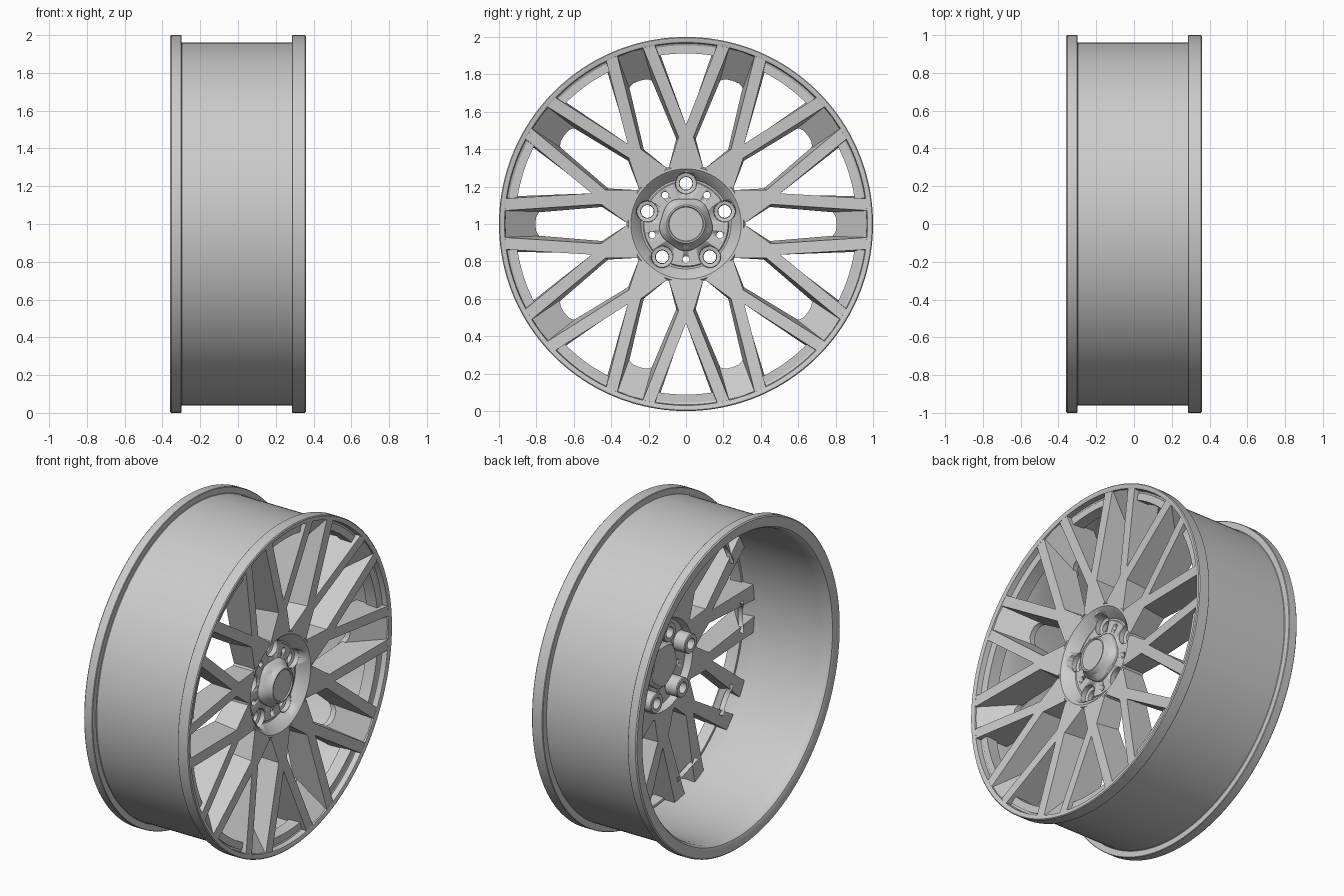
import bpy, bmesh
from math import sin, cos, pi, radians

if "Cube" in bpy.data.objects:
    bpy.data.objects.remove(bpy.data.objects["Cube"])


def finish(name, bm, angle=30):
    bmesh.ops.remove_doubles(bm, verts=bm.verts, dist=1e-5)
    bmesh.ops.recalc_face_normals(bm, faces=bm.faces)
    me = bpy.data.meshes.new(name)
    bm.to_mesh(me)
    bm.free()
    ob = bpy.data.objects.new(name, me)
    bpy.context.collection.objects.link(ob)
    bpy.ops.object.select_all(action='DESELECT')
    ob.select_set(True)
    bpy.context.view_layer.objects.active = ob
    bpy.ops.object.shade_smooth_by_angle(angle=radians(angle))
    return ob


def lathe(bm, profile, n=128, cy=0.0, cz=1.0, wave=None):
    """Turn a closed (radius, x) profile about an axis parallel to x."""
    rings = []
    for i in range(n):
        a = 2 * pi * i / n
        ring = []
        for r, x in profile:
            k = wave(a, r) if wave else 1
            ring.append(bm.verts.new((x, cy + r * k * cos(a), cz + r * k * sin(a))))
        rings.append(ring)
    m = len(profile)
    for i in range(n):
        p, q = rings[i], rings[(i + 1) % n]
        for j in range(m):
            k = (j + 1) % m
            if profile[j][0] == 0 and profile[k][0] == 0:
                continue
            if profile[j][0] == 0:
                bm.faces.new((p[j], p[k], q[k]))
            elif profile[k][0] == 0:
                bm.faces.new((p[j], p[k], q[j]))
            else:
                bm.faces.new((p[j], p[k], q[k], q[j]))


def radial_prisms(name, front, back, fx, bx, start):
    """Ten copies of a solid between two (r, t) outlines; fx, bx give x from r."""
    bm = bmesh.new()
    for i in range(10):
        a = radians(start + 36 * i)

        def put(pts, f):
            return [bm.verts.new((f(r), r * cos(a) - t * sin(a),
                                  1 + r * sin(a) + t * cos(a))) for r, t in pts]
        p, q = put(front, fx), put(back, bx)
        bm.faces.new(p)
        bm.faces.new(q[::-1])
        for j in range(len(p)):
            k = (j + 1) % len(p)
            bm.faces.new((p[j], q[j], q[k], p[k]))
    return finish(name, bm)


def mirror(half):
    """Mirror a half outline over t = 0, keeping points on the axis single."""
    return half + [(r, -t) for r, t in reversed(half) if t > 0]


# rim barrel with both flanges
bm = bmesh.new()
lathe(bm, [(.995, .36), (.988, .36), (.97, .354), (.966, .322), (.945, .312), (.925, .24),
           (.918, .15), (.915, -.28), (.92, -.335), (.932, -.353), (.95, -.36),
           (.993, -.36), (1, -.353), (1, -.303), (.997, -.30), (.963, -.30),
           (.96, -.297), (.96, .285), (.997, .285), (1, .288), (1, .355)], 160)
finish("rim_barrel", bm)

# forked spokes
front = mirror([(.53, 0), (.963, .17), (.949, .233), (.465, .04), (.30, .093)])
back = mirror([(.51, 0), (.918, .142), (.895, .237), (.455, .052), (.30, .093)])
radial_prisms("spokes", front, back, lambda r: .292 + (r - .3) * .094,
              lambda r: .15 + (r - .3) * .04, 18)

# sloped pocket panels between neighbouring spokes
half = [(.805, 0), (.802, .035), (.792, .055), (.78, .068), (.765, .092),
        (.963, .085), (.968, 0)]
panel = mirror(half)
radial_prisms("pocket_panels", panel, panel, lambda r: .348 - (.968 - r) * .87,
              lambda r: .315 - (.968 - r) * .87, 0)

# recessed ledges at the outer end of the wide windows
arc = [radians(-11 + 22 * i / 8) for i in range(9)]
ledge = [(.955 * cos(a), .955 * sin(a)) for a in arc] + \
        [(.912 * cos(a), .912 * sin(a)) for a in reversed(arc)]
radial_prisms("window_ledges", ledge, ledge, lambda r: .324, lambda r: .25, 18)

# dished hub
bm = bmesh.new()
lathe(bm, [(.08, .235), (.225, .235), (.23, .228), (.24, .228), (.248, .24),
           (.285, .283), (.295, .292), (.308, .292), (.318, .28), (.318, .15),
           (.28, .15), (.265, .19), (.08, .19)], 96)
hub = finish("hub", bm)

# drill the bolt and pin holes through the hub
bm = bmesh.new()
spots = []
for i in range(5):
    for r, rad, off in ((.217, .058, 90), (.19, .018, 54)):
        a = radians(off + 72 * i)
        y, z = r * cos(a), 1 + r * sin(a)
        lathe(bm, [(0, .05), (rad, .05), (rad, .4), (0, .4)], 32, y, z)
        if off == 90:
            spots.append((y, z))
cutter = finish("hole_cutter", bm)
cutter.hide_render = True
mod = hub.modifiers.new("holes", 'BOOLEAN')
mod.object = cutter
mod.operation = 'DIFFERENCE'
mod.solver = 'EXACT'
bpy.context.view_layer.objects.active = hub
bpy.ops.object.modifier_apply(modifier="holes")
bpy.data.objects.remove(cutter)

# bolt sleeves seated inside the drilled pockets
bm = bmesh.new()
for y, z in spots:
    lathe(bm, [(.034, .11), (.056, .11), (.06, .115), (.06, .234), (.056, .234),
               (.055, .205), (.036, .2)], 32, y, z)
finish("bolt_sleeves", bm)

# centre cap with a lobed skirt
bm = bmesh.new()
lathe(bm, [(0, .303), (.09, .303), (.094, .31), (.102, .31), (.108, .302), (.116, .28),
           (.134, .262), (.14, .252), (.14, .17), (.12, .15), (0, .15)], 80,
      wave=lambda a, r: 1 - .04 * cos(5 * (a - pi / 2)) if r > .118 else 1)
finish("centre_cap", bm)
